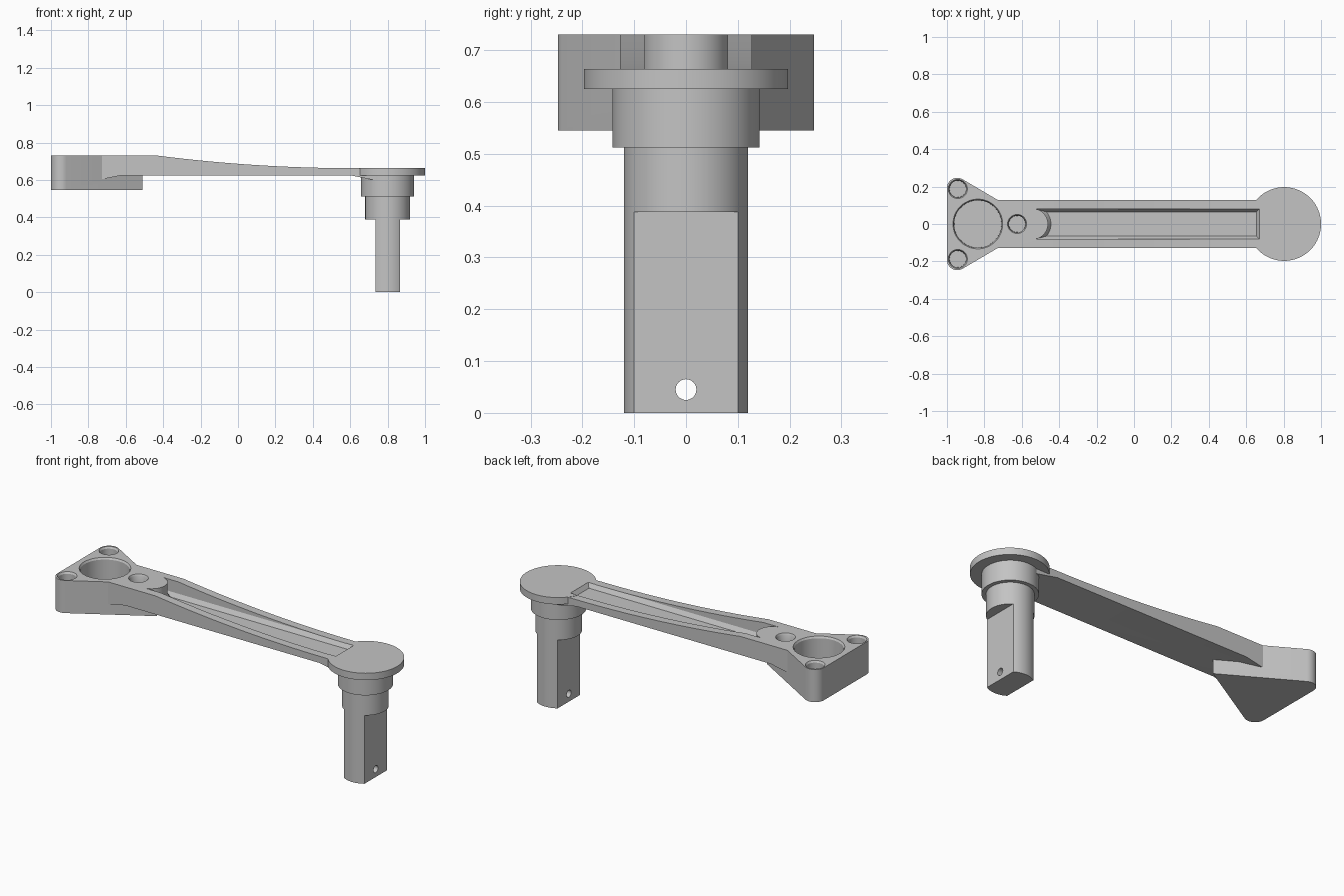
import bpy, bmesh
from math import sin, cos, asin, pi, radians

if "Cube" in bpy.data.objects:
    bpy.data.objects.remove(bpy.data.objects["Cube"], do_unlink=True)

GREY = (0.55, 0.55, 0.55, 1)
metal = bpy.data.materials.new("plain grey")
metal.use_nodes = True
metal.diffuse_color = GREY
metal.node_tree.nodes["Principled BSDF"].inputs["Base Color"].default_value = GREY


def loft(name, sections):
    """Closed solid through matching rings of points."""
    bm = bmesh.new()
    rings = [[bm.verts.new(p) for p in s] for s in sections]
    n = len(rings[0])
    for a, b in zip(rings, rings[1:]):
        for i in range(n):
            j = (i + 1) % n
            bm.faces.new((a[i], a[j], b[j], b[i]))
    bm.faces.new(rings[0])
    bm.faces.new(rings[-1])
    bmesh.ops.recalc_face_normals(bm, faces=bm.faces)
    mesh = bpy.data.meshes.new(name)
    bm.to_mesh(mesh)
    bm.free()
    mesh.materials.append(metal)
    ob = bpy.data.objects.new(name, mesh)
    bpy.context.collection.objects.link(ob)
    return ob


def lathe(name, x, y, profile, n=64):
    """Upright turned shape from (radius, z) steps."""
    return loft(name, [[(x + r * cos(2 * pi * i / n), y + r * sin(2 * pi * i / n), z)
                        for i in range(n)] for r, z in profile])


def prism(name, outline, z0, z1):
    return loft(name, [[(x, y, z) for x, y in outline] for z in (z0, z1)])


def combine(target, other, operation):
    mod = target.modifiers.new(operation, 'BOOLEAN')
    mod.object, mod.operation, mod.solver = other, operation, 'EXACT'
    bpy.context.view_layer.objects.active = target
    bpy.ops.object.modifier_apply(modifier=mod.name)
    bpy.data.objects.remove(other, do_unlink=True)


def smooth(ob):
    bpy.ops.object.select_all(action='DESELECT')
    ob.select_set(True)
    bpy.context.view_layer.objects.active = ob
    bpy.ops.object.shade_smooth_by_angle(angle=radians(30))


# Arm: side profile with a concave top, extruded across the width
side = [(-0.8, 0.605), (-0.72, 0.605), (-0.62, 0.625), (0.6, 0.625),
        (0.75, 0.595), (0.8, 0.595), (0.8, 0.66)]
STEPS = 24
for i in range(STEPS + 1):
    t = 1 - i / STEPS
    side.append((-0.43 + 1.05 * t, 0.663 + 0.067 * (1 - t) ** 2))
side.append((-0.8, 0.73))
arm = loft("arm", [[(x, y, z) for x, z in side] for y in (-0.127, 0.127)])

# Triangular head with two rounded corners and a sharp tip under the arm
outline = [(-0.51, 0)]
for sign, start in ((1, 60), (-1, 180)):
    for i in range(13):
        a = radians(start + 120 * i / 12)
        outline.append((-0.945 + 0.055 * cos(a), sign * 0.192 + 0.055 * sin(a)))
combine(arm, prism("head", outline, 0.545, 0.73), 'UNION')

# Round flange at the far end
combine(arm, lathe("flange", 0.803, 0, [(0.197, 0.625), (0.197, 0.664)], 96), 'UNION')


# Long groove, drafted near its floor, ending at a rounded nose
def groove_ring(z, end, half, nose):
    span = asin(half / nose)
    arc = [(-0.542 + nose * cos(a), nose * sin(a), z)
           for a in (span * (1 - i / 8) for i in range(17))]
    return arc + [(end, -half, z), (end, half, z)]


groove = loft("groove_cutter", [groove_ring(0.64, 0.655, 0.065, 0.098),
                                groove_ring(0.663, 0.67, 0.08, 0.082),
                                groove_ring(0.8, 0.67, 0.08, 0.082)])
combine(arm, groove, 'DIFFERENCE')

# Blind sockets in the head
for x, y, r, floor in ((-0.835, 0, 0.133, 0.6), (-0.625, 0, 0.051, 0.66),
                       (-0.942, 0.187, 0.051, 0.63), (-0.942, -0.187, 0.051, 0.63)):
    cutter = lathe("socket_cutter", x, y,
                   [(r - 0.007, floor), (r - 0.006, 0.72), (r, 0.73), (r, 0.8)])
    combine(arm, cutter, 'DIFFERENCE')
smooth(arm)

# Stepped peg below the flange
peg = lathe("peg", 0.8, 0, [(0.12, 0), (0.12, 0.512), (0.142, 0.512), (0.142, 0.63)])

# Two flats on the lower peg
for sign in (-1, 1):
    near, far = 0.8 + sign * 0.065, 0.8 + sign * 0.2
    flat = prism("flat_cutter", [(near, -0.2), (far, -0.2), (far, 0.2), (near, 0.2)],
                 -0.1, 0.388)
    combine(peg, flat, 'DIFFERENCE')

# Cross hole for a pin
hole = loft("pin_cutter", [[(x, 0.02 * cos(pi * i / 16), 0.045 + 0.02 * sin(pi * i / 16))
                            for i in range(32)] for x in (0.6, 1.0)])
combine(peg, hole, 'DIFFERENCE')
smooth(peg)
